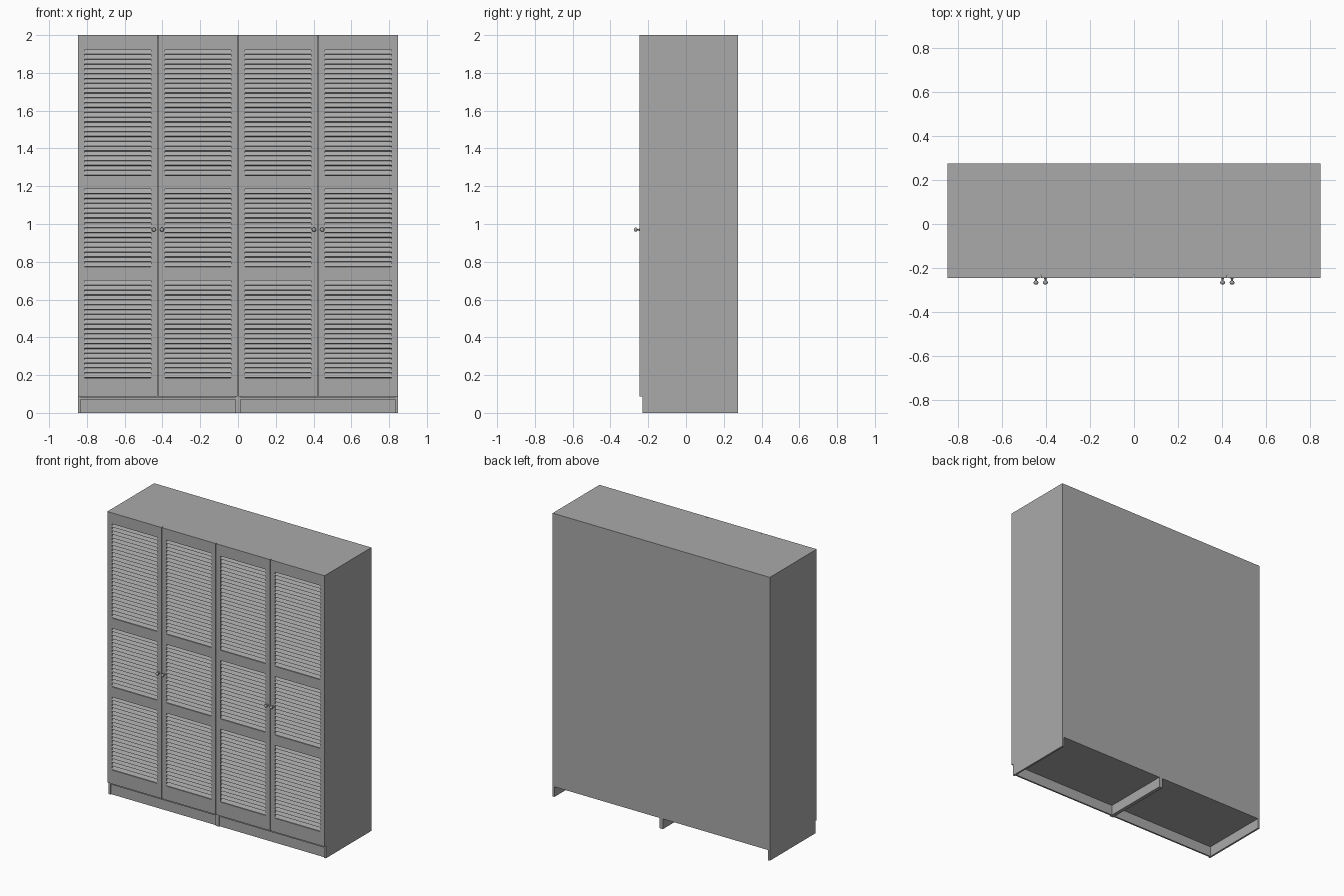
import bpy, bmesh, math
from mathutils import Matrix

cube = bpy.data.objects.get("Cube")
if cube:
    bpy.data.objects.remove(cube, do_unlink=True)

grey = bpy.data.materials.new("warm_grey_paint")
grey.use_nodes = True
COLOUR = (0.4, 0.4, 0.4, 1)
grey.diffuse_color = COLOUR
grey.node_tree.nodes["Principled BSDF"].inputs["Base Color"].default_value = COLOUR

W, BACK, FRONT, FACE = 0.848, 0.276, -0.231, -0.246
BOARD, FLOOR, DOOR_Z = 0.013, 0.072, 0.087


def finish(name, bm):
    bmesh.ops.recalc_face_normals(bm, faces=bm.faces)
    mesh = bpy.data.meshes.new(name)
    bm.to_mesh(mesh)
    bm.free()
    mesh.materials.append(grey)
    obj = bpy.data.objects.new(name, mesh)
    bpy.context.collection.objects.link(obj)
    return obj


def add_box(bm, x, y, z):
    """Add a box from (low, high) pairs."""
    size = [b - a for a, b in (x, y, z)]
    mid = [(a + b) / 2 for a, b in (x, y, z)]
    bmesh.ops.create_cube(bm, size=1, matrix=Matrix.Translation(mid) @ Matrix.Diagonal((*size, 1)))


def box(name, x, y, z):
    bm = bmesh.new()
    add_box(bm, x, y, z)
    return finish(name, bm)


# Carcass: two cabinets side by side
for side, x0, x1 in (("right", -W, 0), ("left", 0, W)):
    inner = (x0 + BOARD, x1 - BOARD)
    depth = (FRONT, BACK)
    box(side + "_cabinet_panel_a", (x0, inner[0]), depth, (0, 2))
    box(side + "_cabinet_panel_b", (inner[1], x1), depth, (0, 2))
    box(side + "_top_board", inner, depth, (2 - BOARD, 2))
    box(side + "_bottom_board", inner, depth, (FLOOR, FLOOR + BOARD))
    box(side + "_back_board", inner, (BACK - 0.006, BACK), (FLOOR, 2))
    box(side + "_plinth", inner, (FRONT + 0.008, FRONT + 0.02), (0, FLOOR))

# Louvred openings: bottom, top and slat count
OPENINGS = [(0.185, 0.70, 20), (0.772, 1.185, 16), (1.257, 1.922, 26)]
STILE = 0.035


def louvres(name, x0, x1, z0, z1, count):
    """Sawtooth strip whose slats slope out towards the bottom."""
    bm = bmesh.new()
    step = (z1 - z0) / count
    outer, inner, rear = FACE + 0.001, FRONT - 0.002, FRONT
    profile = [(rear, z1), (rear, z0)]
    for i in range(count):
        z = z0 + i * step
        profile += [(inner, z), (outer, z + step * 0.12), (outer, z + step * 0.22)]
    profile.append((inner, z1))
    face = bm.faces.new([bm.verts.new((x0, y, z)) for y, z in profile])
    new = bmesh.ops.extrude_face_region(bm, geom=[face])["geom"]
    bmesh.ops.translate(bm, vec=(x1 - x0, 0, 0),
                        verts=[v for v in new if isinstance(v, bmesh.types.BMVert)])
    return finish(name, bm)


def knob(name, x):
    bm = bmesh.new()
    turn = Matrix.Rotation(math.pi / 2, 4, "X")
    for r1, r2, y, length in ((0.008, 0.005, FACE - 0.002, 0.004), (0.004, 0.004, FACE - 0.01, 0.016)):
        bmesh.ops.create_cone(bm, cap_ends=True, segments=16, radius1=r1, radius2=r2, depth=length,
                              matrix=Matrix.Translation((x, y, 0.97)) @ turn)
    bmesh.ops.create_uvsphere(bm, u_segments=16, v_segments=10, radius=0.011,
                              matrix=Matrix.Translation((x, FACE - 0.02, 0.97)) @ turn
                              @ Matrix.Diagonal((1, 1, 0.85, 1)))
    obj = finish(name, bm)
    for poly in obj.data.polygons:
        poly.use_smooth = len(poly.vertices) < 5


# Four doors with flush frames
edges = [-W, -W / 2, 0, W / 2, W]
names = ["far_right", "inner_right", "inner_left", "far_left"]
for i, name in enumerate(names):
    x0 = edges[i] + (0.0015 if i else 0)
    x1 = edges[i + 1] - (0.0015 if i < 3 else 0)
    depth = (FACE, FRONT)
    bm = bmesh.new()
    add_box(bm, (x0, x0 + STILE), depth, (DOOR_Z, 2))
    add_box(bm, (x1 - STILE, x1), depth, (DOOR_Z, 2))
    low = DOOR_Z
    for bottom, top, _ in OPENINGS + [(2, 2, 0)]:
        add_box(bm, (x0 + STILE, x1 - STILE), depth, (low, bottom))
        low = top
    finish(name + "_door_frame", bm)
    for level, opening in zip(("lower", "middle", "upper"), OPENINGS):
        louvres(f"{name}_{level}_louvres", x0 + STILE, x1 - STILE, *opening)
    # Knobs sit beside the meeting stiles
    knob(name + "_knob", x1 - 0.02 if i % 2 == 0 else x0 + 0.02)
